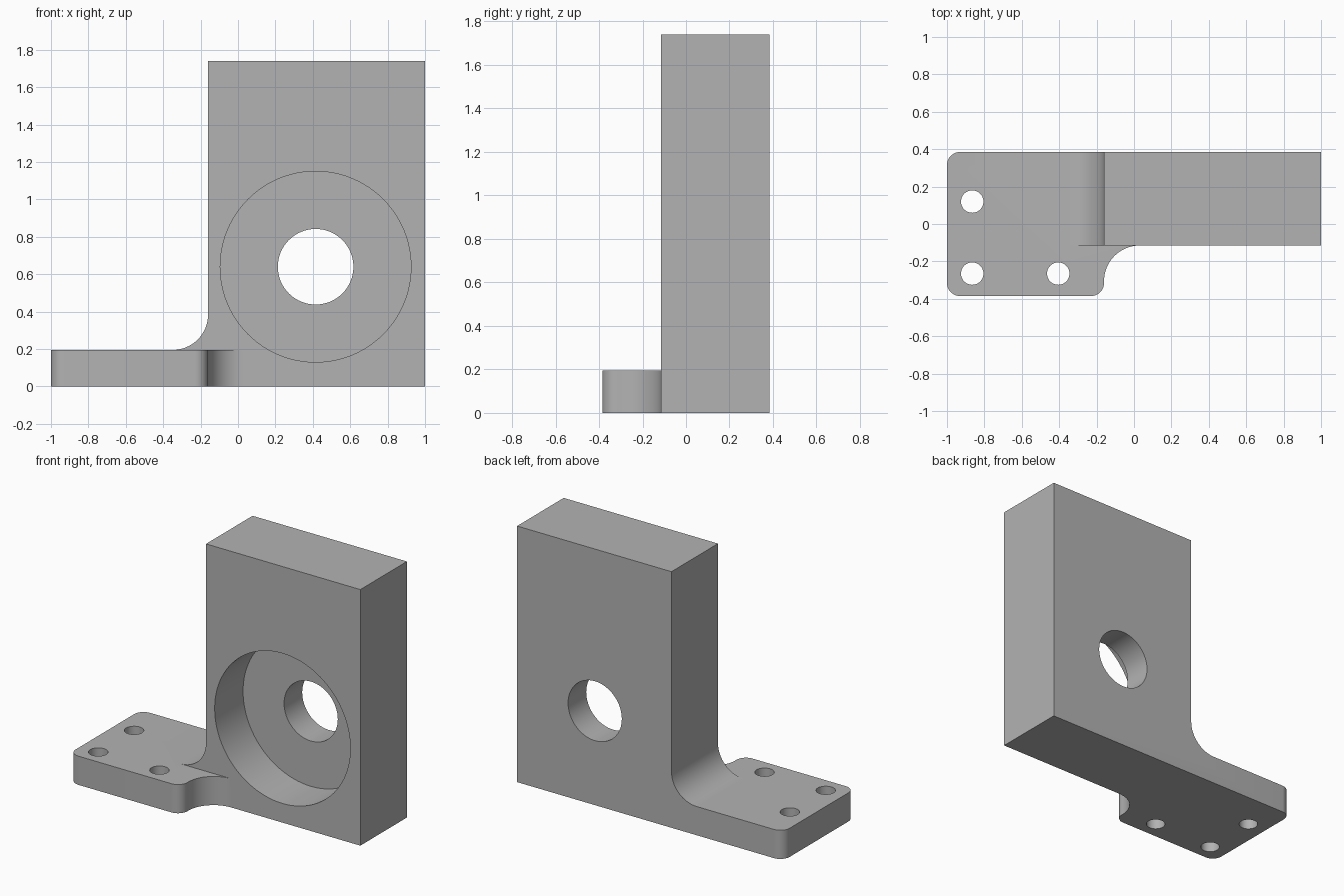
import bpy, bmesh
from math import sin, cos, radians
from mathutils import Vector, Matrix

if "Cube" in bpy.data.objects:
    bpy.data.objects.remove(bpy.data.objects["Cube"], do_unlink=True)

grey = bpy.data.materials.new("plain grey")
grey.use_nodes = True
grey.diffuse_color = (0.45, 0.45, 0.45, 1)
grey.node_tree.nodes["Principled BSDF"].inputs["Base Color"].default_value = grey.diffuse_color

BACK, FACE, FRONT = 0.385, -0.115, -0.385   # depth levels
SIDE, PLATE, TOP = -0.16, 0.195, 1.74       # upright side, plate height, full height


def arc(cx, cy, r, start, end, steps=16):
    angles = [radians(start + (end - start) * i / steps) for i in range(steps + 1)]
    return [(cx + r * cos(a), cy + r * sin(a)) for a in angles]


def finish(name, bm):
    bmesh.ops.recalc_face_normals(bm, faces=bm.faces)
    mesh = bpy.data.meshes.new(name)
    bm.to_mesh(mesh)
    bm.free()
    mesh.materials.append(grey)
    obj = bpy.data.objects.new(name, mesh)
    bpy.context.collection.objects.link(obj)
    return obj


def extrude(name, points, offset):
    bm = bmesh.new()
    face = bm.faces.new([bm.verts.new(p) for p in points])
    moved = bmesh.ops.extrude_face_region(bm, geom=[face], use_keep_orig=True)["geom"]
    bmesh.ops.translate(bm, vec=offset,
                        verts=[g for g in moved if isinstance(g, bmesh.types.BMVert)])
    return finish(name, bm)


def cylinder(name, center, radius, depth, along_y=False, sides=64):
    bm = bmesh.new()
    turn = Matrix.Rotation(radians(90), 4, "X") if along_y else Matrix()
    bmesh.ops.create_cone(bm, cap_ends=True, segments=sides, radius1=radius, radius2=radius,
                          depth=depth, matrix=Matrix.Translation(center) @ turn)
    return finish(name, bm)


def combine(body, other, operation):
    other.hide_render = True
    mod = body.modifiers.new(other.name, "BOOLEAN")
    mod.operation, mod.solver, mod.object = operation, "EXACT", other
    bpy.context.view_layer.objects.active = body
    bpy.ops.object.modifier_apply(modifier=mod.name)
    bpy.data.objects.remove(other, do_unlink=True)


# Base: rounded mounting plate flowing into the foot of the upright
r, f = 0.07, 0.19
outline = ([(1, FACE), (1, BACK)]
           + arc(-1 + r, BACK - r, r, 90, 180, 10)
           + arc(-1 + r, FRONT + r, r, 180, 270, 10)
           + arc(SIDE - r, FRONT + r, r, 270, 360, 10)
           + arc(SIDE + f, FACE - f, f, 180, 90))
bracket = extrude("mounting_bracket", [(x, y, 0) for x, y in outline], Vector((0, 0, PLATE)))

# Upright block with a fillet down to the plate
profile = ([(1, 0.1), (1, TOP), (SIDE, TOP)]
           + arc(SIDE - f, PLATE + f, f, 0, -90)
           + [(SIDE - f, 0.1)])
upright = extrude("upright", [(x, FACE, z) for x, z in profile], Vector((0, BACK - FACE, 0)))
combine(bracket, upright, "UNION")

# Counterbore and through hole
bore_x, bore_z, bore_depth = 0.415, 0.64, 0.305
combine(bracket, cylinder("counterbore", (bore_x, FACE, bore_z), 0.51, 2 * bore_depth, True, 96),
        "DIFFERENCE")
combine(bracket, cylinder("through_hole", (bore_x, 0.2, bore_z), 0.202, 1, True), "DIFFERENCE")

# Screw holes in the plate
for x, y in [(-0.865, 0.12), (-0.865, -0.265), (-0.405, -0.265)]:
    combine(bracket, cylinder("screw_hole", (x, y, 0.1), 0.06, 0.5, sides=40), "DIFFERENCE")

bpy.ops.object.select_all(action="DESELECT")
bracket.select_set(True)
bpy.context.view_layer.objects.active = bracket
bpy.ops.object.shade_smooth_by_angle(angle=radians(25))
